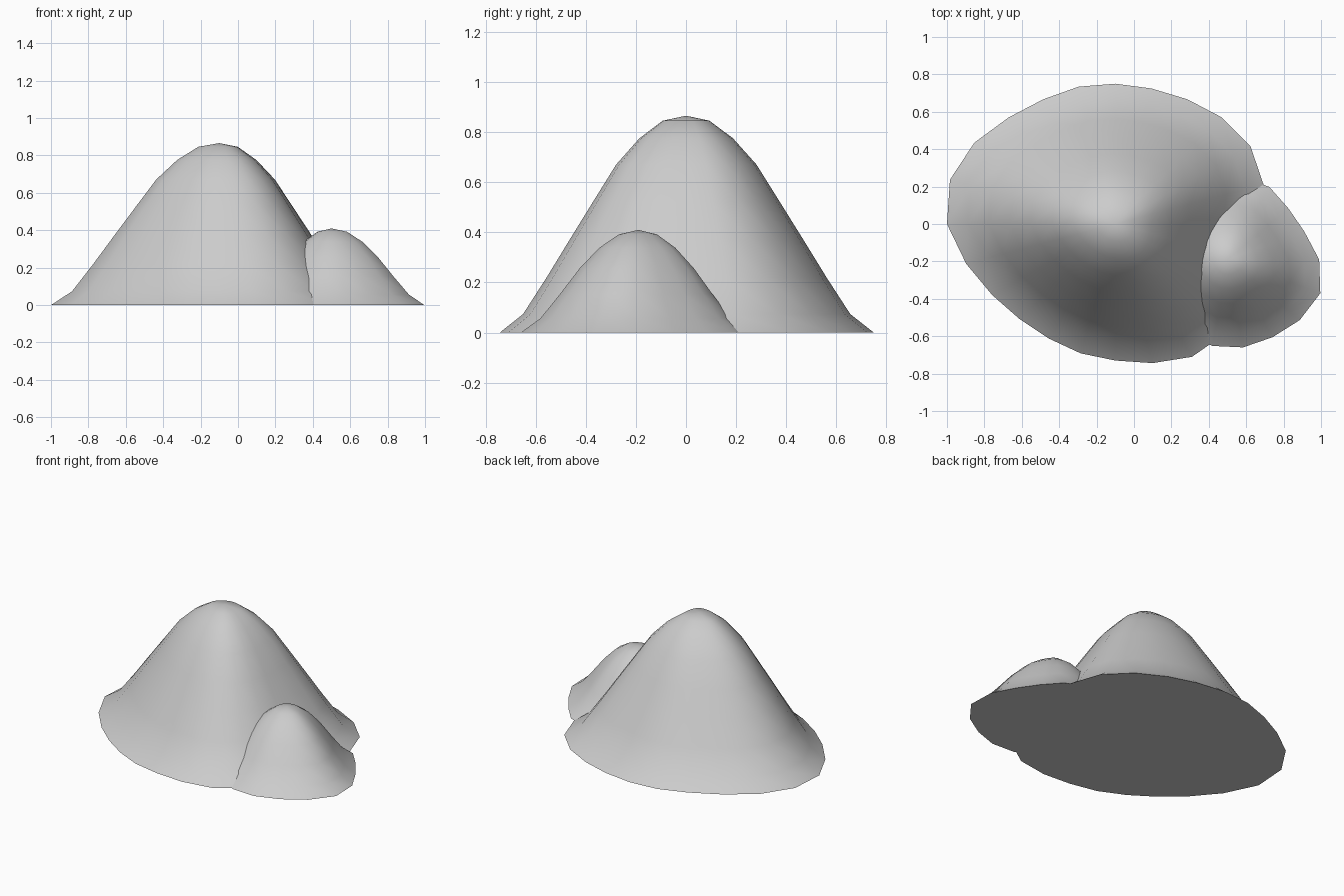
import bpy
import bmesh
from math import cos, sin, tau

cube = bpy.data.objects.get("Cube")
if cube:
    bpy.data.objects.remove(cube, do_unlink=True)

# Single matte stone colour
stone = bpy.data.materials.new("light_grey_stone")
stone.use_nodes = True
colour = (0.6, 0.6, 0.6, 1.0)
stone.diffuse_color = colour
stone.node_tree.nodes["Principled BSDF"].inputs["Base Color"].default_value = colour


def make_mound(name, centre, height, radii, profile):
    """Bell-shaped mound: evenly spaced rings scaled from an uneven footprint."""
    bm = bmesh.new()
    cx, cy = centre
    count = len(radii)
    peak = bm.verts.new((cx, cy, height))
    rings = []
    for k, level in enumerate(profile, 1):
        t = k / len(profile)
        rings.append([
            bm.verts.new((cx + r * t * cos(tau * i / count),
                          cy + r * t * sin(tau * i / count),
                          height * level))
            for i, r in enumerate(radii)])
    for i in range(count):
        j = (i + 1) % count
        bm.faces.new((peak, rings[0][i], rings[0][j]))
        for inner, outer in zip(rings, rings[1:]):
            bm.faces.new((inner[i], outer[i], outer[j], inner[j]))
    # Flat underside
    bm.faces.new(rings[-1][::-1])
    bmesh.ops.recalc_face_normals(bm, faces=bm.faces[:])
    mesh = bpy.data.meshes.new(name)
    bm.to_mesh(mesh)
    bm.free()
    mesh.materials.append(stone)
    obj = bpy.data.objects.new(name, mesh)
    bpy.context.collection.objects.link(obj)
    bpy.ops.object.select_all(action='DESELECT')
    obj.select_set(True)
    bpy.context.view_layer.objects.active = obj
    bpy.ops.object.shade_smooth_by_angle()
    return obj


# Tall main mound, footprint radii counter-clockwise from +x
make_mound(
    "large_mound", (-0.1, 0), 0.866,
    [0.77, 0.82, 0.834, 0.806, 0.77, 0.75, 0.75, 0.76,
     0.77, 0.806, 0.87, 0.915, 0.9, 0.825, 0.76, 0.721,
     0.708, 0.716, 0.73, 0.77, 0.82, 0.83, 0.81, 0.78],
    [0.977, 0.896, 0.775, 0.602, 0.428, 0.252, 0.085, 0])

# Small mound leaning into its front left side
make_mound(
    "small_mound", (0.5, -0.19), 0.41,
    [0.49, 0.437, 0.425, 0.448, 0.45, 0.45, 0.45, 0.45, 0.45,
     0.45, 0.45, 0.45, 0.455, 0.469, 0.477, 0.48, 0.504, 0.528],
    [0.956, 0.825, 0.625, 0.375, 0.138, 0])
